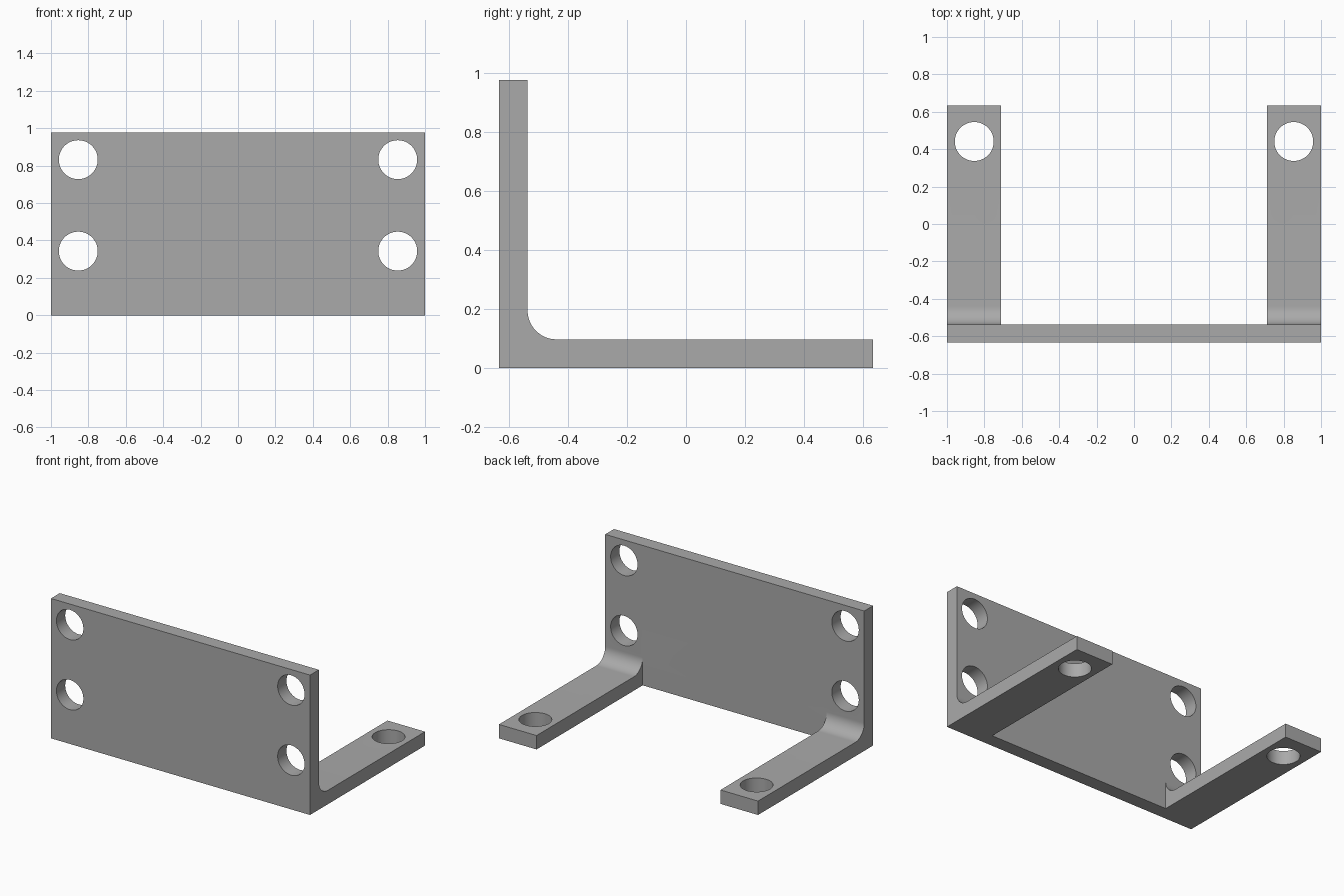
import bpy
import bmesh
from math import radians, sin, cos
from mathutils import Matrix, Vector

cube = bpy.data.objects.get("Cube")
if cube:
    bpy.data.objects.remove(cube)

# Main dimensions
HALF_WIDTH, HALF_DEPTH, HEIGHT = 1.0, 0.634, 0.976
THICK, FILLET = 0.097, 0.098
ARM_INNER, HOLE_X, HOLE_RADIUS = 0.71, 0.854, 0.104
INNER_Y = -HALF_DEPTH + THICK

grey = bpy.data.materials.new("plain grey")
grey.use_nodes = True
colour = (0.4, 0.4, 0.4, 1)
grey.diffuse_color = colour
grey.node_tree.nodes["Principled BSDF"].inputs["Base Color"].default_value = colour


def make_object(name, bm):
    bmesh.ops.recalc_face_normals(bm, faces=bm.faces)
    mesh = bpy.data.meshes.new(name)
    bm.to_mesh(mesh)
    bm.free()
    mesh.materials.append(grey)
    obj = bpy.data.objects.new(name, mesh)
    bpy.context.collection.objects.link(obj)
    return obj


def cut(target, cutter):
    """Subtract the cutter, then discard it."""
    cutter.hide_render = True
    mod = target.modifiers.new("cut", "BOOLEAN")
    mod.operation, mod.solver, mod.object = "DIFFERENCE", "EXACT", cutter
    bpy.ops.object.select_all(action="DESELECT")
    bpy.context.view_layer.objects.active = target
    target.select_set(True)
    bpy.ops.object.modifier_apply(modifier=mod.name)
    bpy.data.objects.remove(cutter)


def cut_hole(target, centre, axis):
    bm = bmesh.new()
    turn = Matrix.Rotation(radians(90), 4, "X") if axis == "Y" else Matrix()
    bmesh.ops.create_cone(bm, cap_ends=True, segments=64, radius1=HOLE_RADIUS,
                          radius2=HOLE_RADIUS, depth=THICK * 3,
                          matrix=Matrix.Translation(centre) @ turn)
    cut(target, make_object("hole_cutter", bm))


# L-shaped side profile with a rounded inner corner, extruded across the width
profile = [(-HALF_DEPTH, HEIGHT), (-HALF_DEPTH, 0), (HALF_DEPTH, 0), (HALF_DEPTH, THICK)]
for step in range(17):
    a = radians(90 * step / 16)
    profile.append((INNER_Y + FILLET * (1 - sin(a)), THICK + FILLET * (1 - cos(a))))
profile.append((INNER_Y, HEIGHT))
bm = bmesh.new()
face = bm.faces.new([bm.verts.new((-HALF_WIDTH, y, z)) for y, z in profile])
side = bmesh.ops.extrude_face_region(bm, geom=[face])["geom"]
bmesh.ops.translate(bm, vec=(2 * HALF_WIDTH, 0, 0),
                    verts=[v for v in side if isinstance(v, bmesh.types.BMVert)])
bracket = make_object("mounting_bracket", bm)

# Open space between the two arms
bm = bmesh.new()
bmesh.ops.create_cube(bm, size=1)
bmesh.ops.translate(bm, verts=bm.verts, vec=(0, 0.5, 0))
bmesh.ops.scale(bm, verts=bm.verts, vec=(2 * ARM_INNER, 2, 3))
bmesh.ops.translate(bm, verts=bm.verts, vec=(0, INNER_Y, 0))
cut(bracket, make_object("gap_cutter", bm))

# Screw holes: two per side through the plate, one through each arm
for sign in (-1, 1):
    for z in (0.343, 0.832):
        cut_hole(bracket, Vector((sign * HOLE_X, -HALF_DEPTH + THICK / 2, z)), "Y")
    cut_hole(bracket, Vector((sign * HOLE_X, 0.441, THICK / 2)), "Z")

bpy.ops.object.shade_smooth_by_angle(angle=radians(30))
